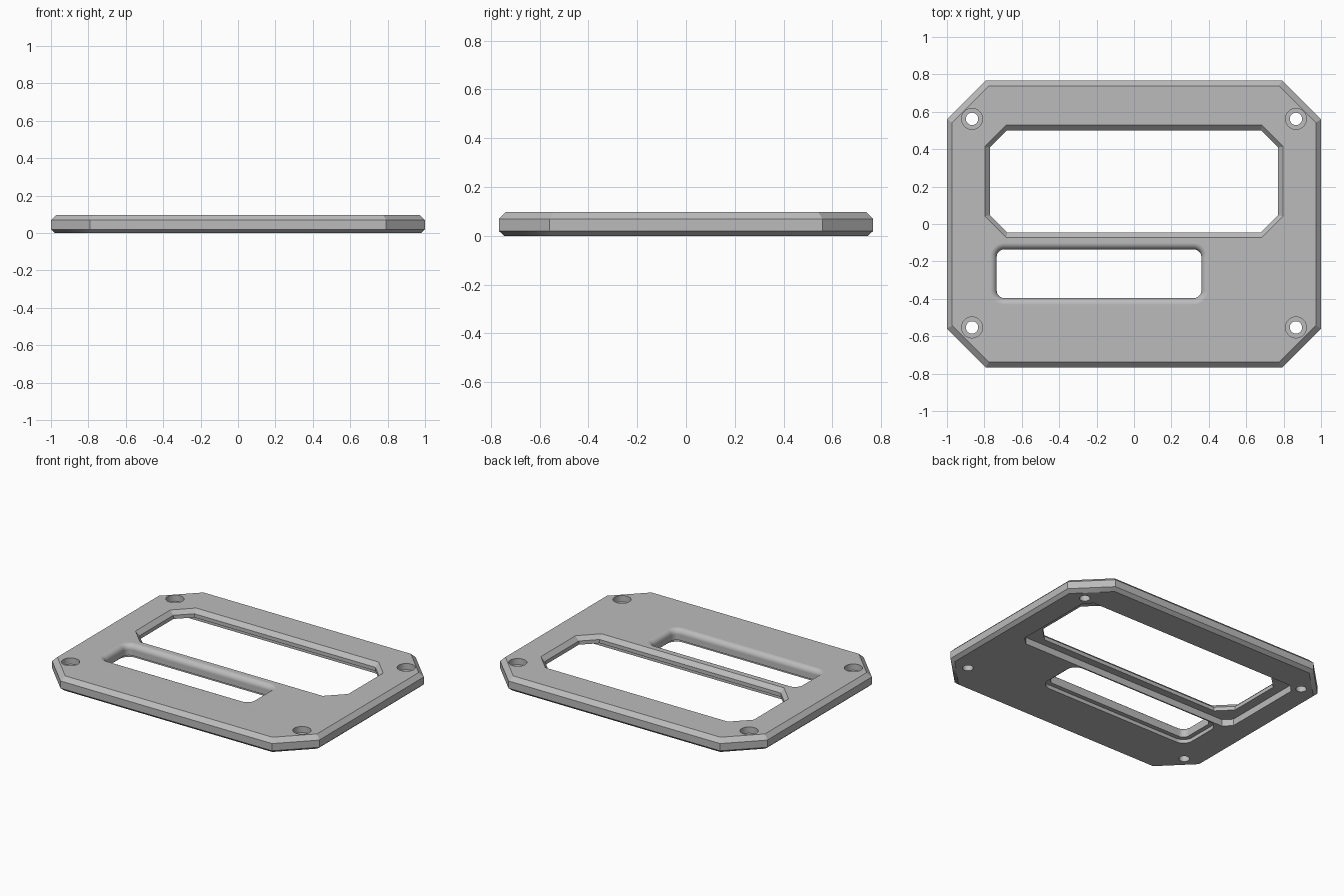
import bpy
import bmesh
from math import sin, cos, pi

cube = bpy.data.objects.get("Cube")
if cube:
    bpy.data.objects.remove(cube)

TOP = 0.097


def octagon(cx, cy, hx, hy, cut):
    """Rectangle with clipped corners, counter-clockwise."""
    quarter = [(hx, hy - cut), (hx - cut, hy)]
    points = []
    for sx, sy in ((1, 1), (-1, 1), (-1, -1), (1, -1)):
        corner = [(cx + sx * x, cy + sy * y) for x, y in quarter]
        points += corner if sx * sy > 0 else corner[::-1]
    return points


def rounded(cx, cy, hx, hy, r, steps=8):
    """Rectangle with rounded corners; a circle when hx = hy = r."""
    points = []
    for q, (sx, sy) in enumerate(((1, 1), (-1, 1), (-1, -1), (1, -1))):
        for i in range(steps + 1):
            a = (q + i / steps) * pi / 2
            points.append((cx + sx * (hx - r) + r * cos(a),
                           cy + sy * (hy - r) + r * sin(a)))
    return points


def circle(cx, cy, r, n=32):
    return [(cx + r * cos(2 * pi * i / n), cy + r * sin(2 * pi * i / n))
            for i in range(n)]


def loft(name, sections):
    """Closed solid through (outline, height) sections, bottom to top."""
    bm = bmesh.new()
    rings = [[bm.verts.new((x, y, z)) for x, y in outline]
             for outline, z in sections]
    n = len(rings[0])
    for low, high in zip(rings, rings[1:]):
        for i in range(n):
            j = (i + 1) % n
            bm.faces.new((low[i], low[j], high[j], high[i]))
    bm.faces.new(rings[0][::-1])
    bm.faces.new(rings[-1])
    bmesh.ops.recalc_face_normals(bm, faces=bm.faces)
    mesh = bpy.data.meshes.new(name)
    bm.to_mesh(mesh)
    bm.free()
    obj = bpy.data.objects.new(name, mesh)
    bpy.context.collection.objects.link(obj)
    return obj


# Plate with chamfered rim
plate = loft("cover_plate", [
    (octagon(0, 0, 0.978, 0.745, 0.2), 0),
    (octagon(0, 0, 1, 0.767, 0.208), 0.02),
    (octagon(0, 0, 1, 0.767, 0.208), 0.069),
    (octagon(0, 0, 0.972, 0.739, 0.196), TOP)])

# Large window: underside recess, straight wall, flared top edge
wy = 0.228
cutters = [loft("window_cutter", [
    (octagon(0, wy, 0.835, 0.325, 0.05), -0.05),
    (octagon(0, wy, 0.835, 0.325, 0.05), 0.045),
    (octagon(0, wy, 0.77, 0.273, 0.092), 0.045),
    (octagon(0, wy, 0.77, 0.273, 0.092), 0.07),
    (octagon(0, wy, 0.797, 0.3, 0.114), TOP),
    (octagon(0, wy, 0.797, 0.3, 0.114), 0.15)])]


# Narrow slot: shallow underside recess and rounded top edge
def slot(offset):
    return rounded(-0.187, -0.266, 0.547 + offset, 0.13 + offset, 0.04 + offset)


R = 0.035
sections = [(slot(0.03), -0.05), (slot(0.03), 0.025), (slot(0), 0.025)]
for i in range(9):
    a = i / 8 * pi / 2
    sections.append((slot(R * (1 - cos(a))), TOP - R + R * sin(a)))
sections.append((slot(R), 0.15))
cutters.append(loft("slot_cutter", sections))

# Counterbored screw holes
for x in (-0.866, 0.866):
    for y in (-0.553, 0.562):
        cutters.append(loft("screw_hole_cutter", [
            (circle(x, y, 0.033), -0.05), (circle(x, y, 0.033), 0.055),
            (circle(x, y, 0.056), 0.055), (circle(x, y, 0.056), 0.15)]))

# Cut the openings
bpy.context.view_layer.objects.active = plate
plate.select_set(True)
for cutter in cutters:
    mod = plate.modifiers.new("opening", 'BOOLEAN')
    mod.operation = 'DIFFERENCE'
    mod.solver = 'EXACT'
    mod.object = cutter
    bpy.ops.object.modifier_apply(modifier=mod.name)
    bpy.data.objects.remove(cutter)

# Material and shading
grey = bpy.data.materials.new("plain grey")
grey.use_nodes = True
colour = (0.5, 0.5, 0.5, 1)
grey.diffuse_color = colour
grey.node_tree.nodes["Principled BSDF"].inputs["Base Color"].default_value = colour
plate.data.materials.clear()
plate.data.materials.append(grey)
bpy.ops.object.shade_smooth_by_angle(angle=pi / 6)
weighted = plate.modifiers.new("even_shading", 'WEIGHTED_NORMAL')
weighted.keep_sharp = True
